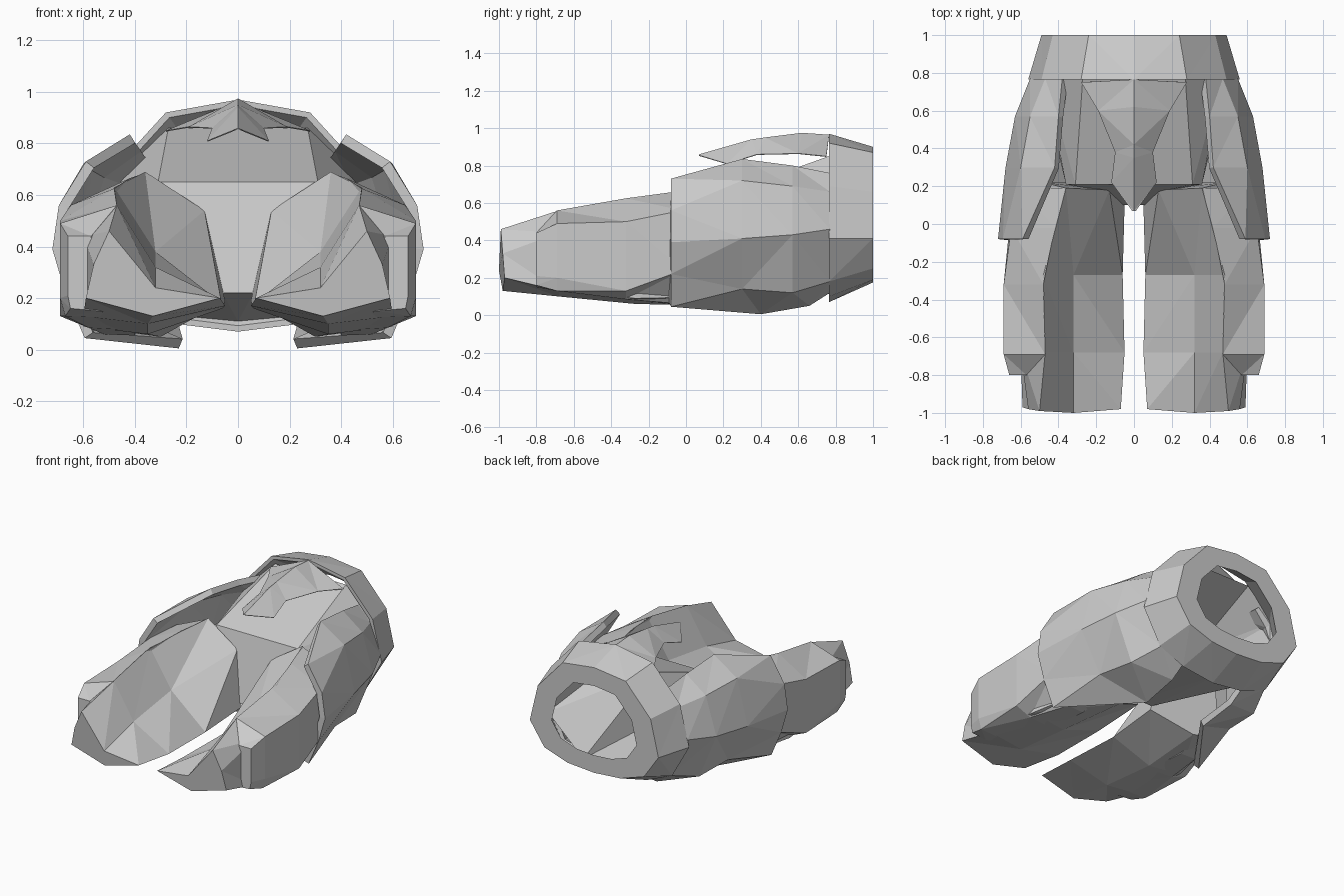
import bpy
import bmesh

default_cube = bpy.data.objects.get("Cube")
if default_cube:
    bpy.data.objects.remove(default_cube, do_unlink=True)

armour_grey = bpy.data.materials.new("armour_grey")
armour_grey.use_nodes = True
grey = (.6, .6, .6, 1)
armour_grey.diffuse_color = grey
armour_grey.node_tree.nodes["Principled BSDF"].inputs["Base Color"].default_value = grey


def loft(name, sections, closed=False, looped=False, caps=(), thickness=None, split='BEAUTY'):
    """Skin the left half through (y, [(x, z) or (x, z, y), ...]) sections, then mirror it."""
    mesh = bpy.data.meshes.new(name)
    bm = bmesh.new()
    rows = []
    for depth, profile in sections:
        row = []
        for point in profile:
            y = point[2] if len(point) > 2 else depth
            row.append(bm.verts.new((point[0], y, point[1])))
        rows.append(row)

    # Side faces between neighbouring sections
    count = len(rows[0])
    row_pairs = list(zip(rows, rows[1:]))
    if looped:
        row_pairs.append((rows[-1], rows[0]))
    for first, second in row_pairs:
        for i in range(count if closed else count - 1):
            j = (i + 1) % count
            bm.faces.new((first[i], first[j], second[j], second[i]))
    bm.normal_update()
    bmesh.ops.triangulate(bm, faces=bm.faces[:], quad_method=split)

    # End faces
    for end in caps:
        bm.faces.new(rows[end])
    bmesh.ops.recalc_face_normals(bm, faces=bm.faces[:])

    # Open shells face outwards and upwards
    if thickness:
        bm.normal_update()
        facing = sum((f.normal.x + f.normal.z) * f.calc_area() for f in bm.faces)
        if facing < 0:
            bmesh.ops.reverse_faces(bm, faces=bm.faces[:])
    bm.to_mesh(mesh)
    bm.free()

    mesh.materials.append(armour_grey)
    part = bpy.data.objects.new(name, mesh)
    bpy.context.collection.objects.link(part)
    mirror = part.modifiers.new("mirror", 'MIRROR')
    mirror.use_axis = (True, False, False)
    mirror.merge_threshold = .001
    if thickness:
        shell = part.modifiers.new("shell", 'SOLIDIFY')
        shell.thickness = thickness
        shell.offset = -1
    return part


def inset(profile, centre, factor):
    """Shrink a profile about a centre height."""
    return [(x * factor, centre + (z - centre) * factor) for x, z in profile]


# Waist band: a collar around the back opening, thin at its front rim
band_front = [(0, .97), (.28, .92), (.49, .69), (.56, .41), (.43, .18), (.24, .1), (0, .07)]
band_back = [(0, .9), (.24, .87), (.43, .66), (.49, .41), (.38, .25), (.2, .19), (0, .175)]
band_middle = .53
loft("waist_band", [
    (.765, band_front),
    (1, band_back),
    (1, inset(band_back, band_middle, .66)),
    (.765, inset(band_front, band_middle, .95)),
], looped=True)

# Pelvis: hollow body, open towards the band
loft("pelvis", [
    (.21, [(0, .65), (.31, .65), (.36, .58), (.13, .53, .17), (.06, .22, .1), (0, .22, .1)]),
    (.79, [(0, .86), (.27, .86), (.47, .67), (.5, .38), (.23, .13), (0, .11)]),
], caps=(0,))

# Front flap: pointed ridged plate over the pelvis
loft("front_flap", [
    (.07, [(0, .86), (.01, .855)]),
    (.35, [(0, .94), (.12, .81, .22)]),
    (.42, [(0, .95), (.1, .86, .38)]),
    (.62, [(0, .975), (.19, .865, .6)]),
    (.765, [(0, .965), (.28, .85, .75)]),
], thickness=.004)

# Legs: six-sided, high outer ridge falling to a low inner edge
loft("legs", [
    (-.98, [(.07, .2), (.33, .13), (.59, .2, -.97), (.56, .33), (.5, .46, -.99), (.32, .24, -1)]),
    (-.68, [(.05, .17), (.35, .1), (.6, .13), (.6, .44), (.47, .56), (.32, .32)]),
    (-.27, [(.06, .16), (.35, .06), (.6, .09), (.58, .5), (.48, .63), (.32, .38)]),
    (.22, [(.05, .19, .1), (.3, .05), (.5, .1), (.48, .55), (.36, .69, .19), (.13, .54, .18)]),
], closed=True, caps=(0, -1), split='ALTERNATE')

# Shin guards: raised outer plates on the legs, tucked under the hip guards
loft("shin_guards", [
    (-.8, [(.57, .44), (.66, .44), (.66, .21), (.65, .16), (.54, .15)]),
    (-.69, [(.47, .56), (.69, .49), (.69, .2), (.67, .13), (.4, .12)]),
    (-.32, [(.48, .625), (.69, .5), (.69, .13), (.58, .085), (.4, .075)]),
    (-.02, [(.42, .665), (.65, .56), (.66, .24), (.52, .06), (.4, .055)]),
    (.19, [(.36, .685), (.6, .58), (.6, .26), (.46, .1), (.38, .1)]),
], closed=True, caps=(0, -1))

# Hip guards: curved shells wrapping the thighs
loft("hip_guards", [
    (-.08, [(.59, .73), (.695, .56), (.72, .39), (.67, .22), (.595, .045)]),
    (.3, [(.42, .835), (.6, .72), (.68, .41), (.53, .14), (.23, .005, .4)]),
    (.57, [(.4, .8), (.55, .69), (.63, .43), (.5, .12), (.24, .05, .66)]),
    (.77, [(.38, .76), (.47, .66), (.55, .46), (.42, .18), (.24, .12)]),
], thickness=.04)
